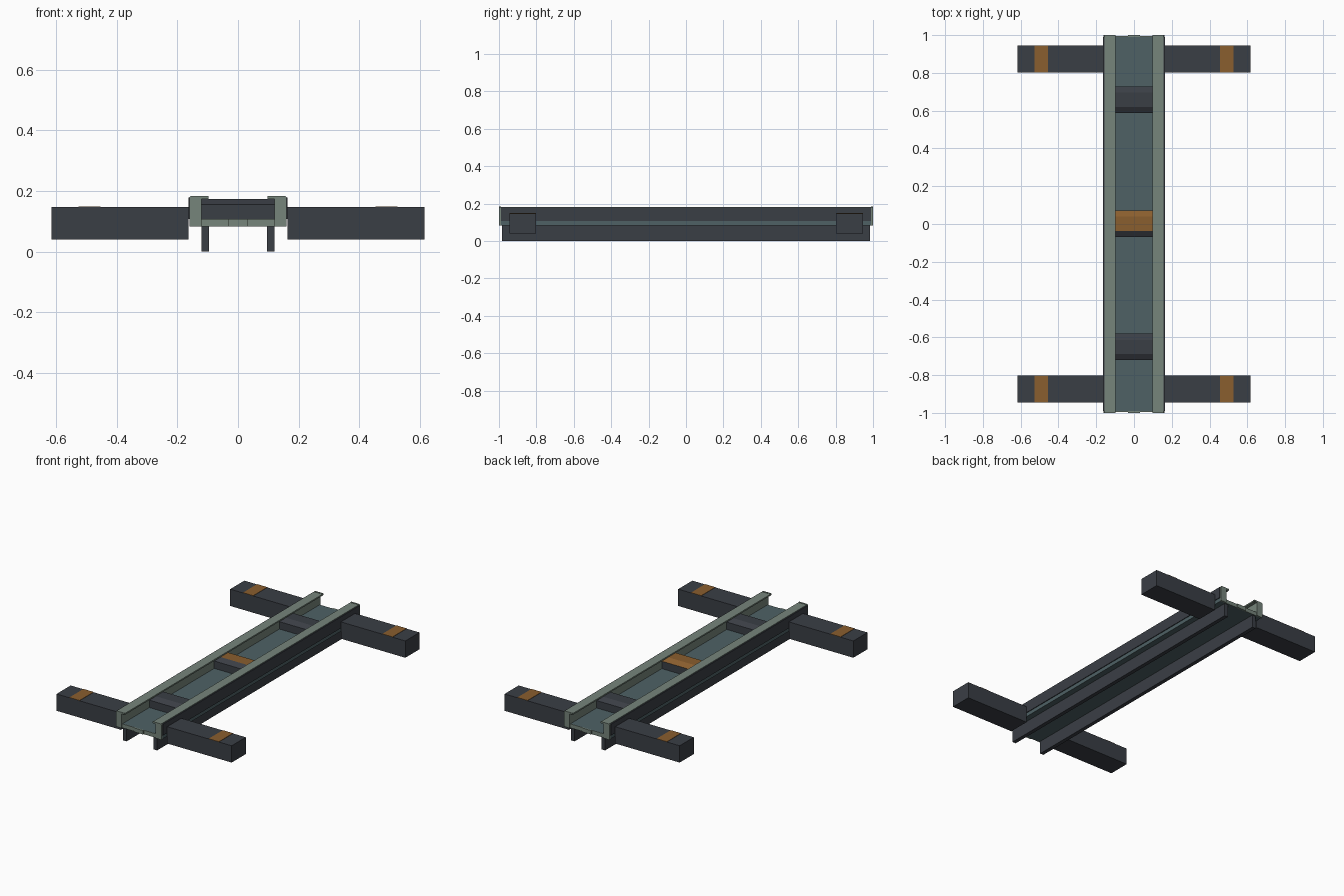
import bpy, bmesh

if "Cube" in bpy.data.objects:
    bpy.data.objects.remove(bpy.data.objects["Cube"])


def material(name, rgb):
    m = bpy.data.materials.new(name)
    lin = [(c / 255 / 12.92 if c < 10 else ((c / 255 + 0.055) / 1.055) ** 2.4) for c in rgb]
    m.diffuse_color = (*lin, 1)
    m.use_nodes = True
    m.node_tree.nodes["Principled BSDF"].inputs["Base Color"].default_value = m.diffuse_color
    return m


GREEN = material("grey green", (118, 133, 123))
DARK = material("charcoal", (58, 62, 69))
TEAL = material("dull teal", (78, 97, 101))
ORANGE = material("rust orange", (138, 94, 46))


def prism(name, profile, axis, a, b, mats):
    """Extrude a closed profile along x (profile is y,z) or y (profile is x,z)."""
    bm = bmesh.new()
    rings = []
    for t in (a, b):
        rings.append([bm.verts.new((t, p, q) if axis == 'x' else (p, t, q)) for p, q in profile])
    n = len(profile)
    bm.faces.new(rings[0])
    bm.faces.new(rings[1])
    for i in range(n):
        j = (i + 1) % n
        bm.faces.new((rings[0][i], rings[0][j], rings[1][j], rings[1][i]))
    bmesh.ops.recalc_face_normals(bm, faces=bm.faces)
    me = bpy.data.meshes.new(name)
    bm.to_mesh(me)
    bm.free()
    for m in mats:
        me.materials.append(m)
    ob = bpy.data.objects.new(name, me)
    bpy.context.collection.objects.link(ob)
    return ob


def box(name, x, y, z, mat):
    x0, x1 = sorted(x)
    prof = [(x0, z[0]), (x1, z[0]), (x1, z[1]), (x0, z[1])]
    return prism(name, prof, 'y', min(y), max(y), [mat])


# Floor of the channel
box("floor_plate", (-0.158, 0.158), (-0.99, 0.99), (0.083, 0.108), TEAL)

for s, side in ((-1, "left"), (1, "right")):
    # Side wall with an inward lip along the top
    wall = [(0.12, 0.108), (0.156, 0.108), (0.156, 0.182), (0.098, 0.182), (0.098, 0.173), (0.12, 0.173)]
    prism(side + "_wall", [(s * x, z) for x, z in wall], 'y', -0.99, 0.99, [GREEN])
    # Dark outer skin
    box(side + "_skin", (s * 0.156, s * 0.163), (-0.99, 0.99), (0.107, 0.179), DARK)
    # Runner under the floor
    box(side + "_runner", (s * 0.095, s * 0.12), (-0.985, 0.985), (0, 0.083), DARK)

for e, end in ((-1, "front"), (1, "back")):
    # End trim: floor edge, centre tab and wall caps
    box(end + "_floor_edge", (-0.12, 0.12), (e * 0.99, e * 0.994), (0.083, 0.108), GREEN)
    box(end + "_centre_tab", (-0.032, 0.032), (e * 0.994, e * 1.0), (0.083, 0.108), GREEN)
    for s, side in ((-1, "left"), (1, "right")):
        cap = [(0.12, 0.083), (0.161, 0.083), (0.161, 0.178), (0.156, 0.184), (0.098, 0.184),
               (0.098, 0.174), (0.12, 0.174)]
        prism(f"{end}_{side}_wall_cap", [(s * x, z) for x, z in cap], 'y', e * 0.99, e * 1.0, [GREEN])
        # Outrigger leg with a painted band on top
        y = (e * 0.803, e * 0.945)
        box(f"{end}_{side}_leg", (s * 0.163, s * 0.617), y, (0.04, 0.147), DARK)
        box(f"{end}_{side}_leg_band", (s * 0.455, s * 0.527), y, (0.147, 0.149), ORANGE)

# Chamfered cross bars; the middle one is painted on its top and back slope
for name, yc in (("front_cross_bar", -0.651), ("middle_cross_bar", 0.002), ("back_cross_bar", 0.658)):
    prof = [(-0.07, 0.108), (0.07, 0.108), (0.07, 0.155), (0.038, 0.174), (-0.038, 0.174), (-0.07, 0.155)]
    bar = prism(name, [(yc + y, z) for y, z in prof], 'x', -0.12, 0.12, [DARK, ORANGE])
    if name.startswith("middle"):
        for f in bar.data.polygons:
            if f.normal.z > 0.1 and f.normal.y > -0.1:
                f.material_index = 1
